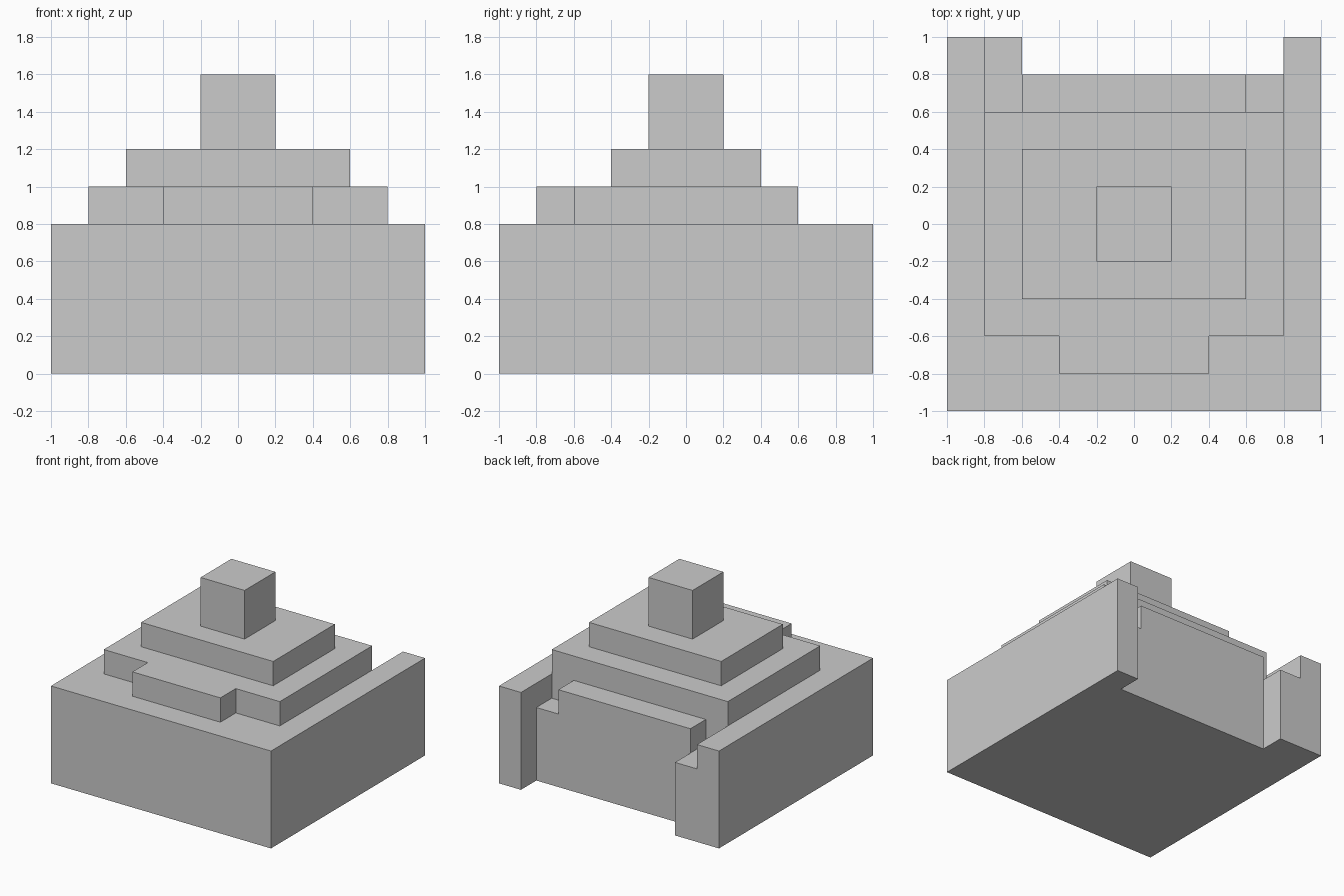
import bpy, bmesh

if "Cube" in bpy.data.objects:
    bpy.data.objects.remove(bpy.data.objects["Cube"])


def prism(name, outline, z0, z1):
    """Extrude a flat outline (x, y) from z0 up to z1."""
    bm = bmesh.new()
    face = bm.faces.new([bm.verts.new((x, y, z0)) for x, y in outline])
    top = bmesh.ops.extrude_face_region(bm, geom=[face])["geom"]
    for v in top:
        if isinstance(v, bmesh.types.BMVert):
            v.co.z = z1
    bmesh.ops.recalc_face_normals(bm, faces=bm.faces)
    mesh = bpy.data.meshes.new(name)
    bm.to_mesh(mesh)
    bm.free()
    obj = bpy.data.objects.new(name, mesh)
    bpy.context.collection.objects.link(obj)
    return obj


def rect(x0, x1, y0, y1):
    return [(x0, y0), (x1, y0), (x1, y1), (x0, y1)]


# Base block with the wide recess in its back wall
base = prism("base", [(-1, -1), (1, -1), (1, 1), (0.8, 1), (0.8, 0.8),
                      (-0.6, 0.8), (-0.6, 1), (-1, 1)], 0, 0.8)

# Shallow slots either side of the back ledge
slots = [rect(-0.8, -0.6, 0.6, 1.2), rect(0.6, 0.8, 0.6, 0.9)]
for outline in slots:
    cutter = prism("slot_cutter", outline, 0.6, 1.0)
    cutter.hide_render = True
    mod = base.modifiers.new("slot", 'BOOLEAN')
    mod.operation = 'DIFFERENCE'
    mod.solver = 'EXACT'
    mod.object = cutter
    bpy.context.view_layer.objects.active = base
    bpy.ops.object.modifier_apply(modifier=mod.name)
    bpy.data.objects.remove(cutter)

# Lower terrace with a front step
prism("lower_terrace", [(-0.8, -0.6), (-0.4, -0.6), (-0.4, -0.8), (0.4, -0.8),
                        (0.4, -0.6), (0.8, -0.6), (0.8, 0.6), (-0.8, 0.6)], 0.8, 1.0)

# Upper terrace and top block
prism("upper_terrace", rect(-0.6, 0.6, -0.4, 0.4), 1.0, 1.2)
prism("top_block", rect(-0.2, 0.2, -0.2, 0.2), 1.2, 1.6)
